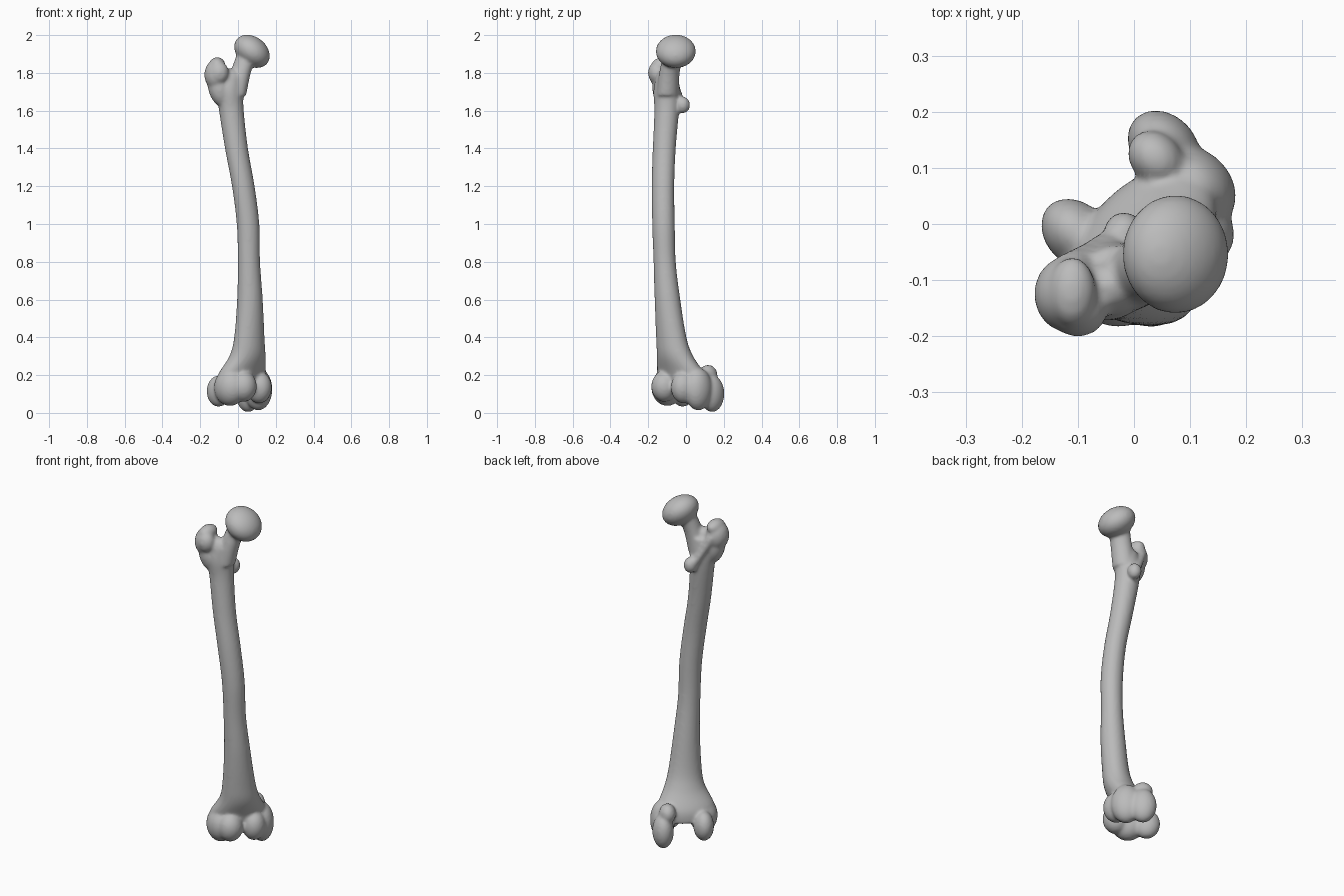
import bpy, bmesh
from math import sin, cos, pi, radians, sqrt
from mathutils import Matrix, Vector

cube = bpy.data.objects.get("Cube")
if cube:
    bpy.data.objects.remove(cube, do_unlink=True)

bm = bmesh.new()
TURN = radians(45)  # the knee end is turned relative to the hip end


def blob(centre, radii, turn=0.0, tilt=0.0):
    """Ellipsoid mass added to the bone."""
    m = (Matrix.Translation(centre) @ Matrix.Rotation(turn, 4, 'Z')
         @ Matrix.Rotation(tilt, 4, 'Y') @ Matrix.Diagonal((*radii, 1)))
    bmesh.ops.create_uvsphere(bm, u_segments=32, v_segments=20, radius=1, matrix=m)


def knee_blob(side, front, z, radii):
    """Ellipsoid placed along the knee's own side and front directions."""
    blob(((side + front) / sqrt(2), (side - front) / sqrt(2), z), radii, TURN)


def spline(keys, steps=6):
    """Catmull-Rom interpolation through rows of values."""
    pts = [Vector(k) for k in keys]
    pts = [pts[0]] + pts + [pts[-1]]
    out = []
    for a, b, c, d in zip(pts, pts[1:], pts[2:], pts[3:]):
        for i in range(steps):
            t = i / steps
            out.append(0.5 * (2 * b + (c - a) * t + (2 * a - 5 * b + 4 * c - d) * t * t
                              + (3 * b - a - 3 * c + d) * t ** 3))
    return out + [pts[-1]]


def loft(keys, sides=32):
    """Closed tube; each row is x, y, z, half width, half depth."""
    rings = []
    for x, y, z, a, b in spline(keys):
        m = Matrix.Translation((x, y, z)) @ Matrix.Rotation(TURN, 4, 'Z')
        rings.append([bm.verts.new(m @ Vector((a * cos(2 * pi * i / sides),
                                               b * sin(2 * pi * i / sides), 0)))
                      for i in range(sides)])
    for lo, hi in zip(rings, rings[1:]):
        for i in range(sides):
            j = (i + 1) % sides
            bm.faces.new((lo[i], lo[j], hi[j], hi[i]))
    bm.faces.new(rings[0][::-1])
    bm.faces.new(rings[-1])


# Shaft, flaring toward the knee
loft([(.015, -.02, .13, .14, .09),
      (.020, -.025, .20, .155, .09),
      (.050, -.058, .30, .108, .082),
      (.060, -.078, .40, .088, .072),
      (.063, -.098, .60, .070, .066),
      (.058, -.113, .80, .060, .058),
      (.053, -.119, 1.0, .061, .059),
      (.028, -.122, 1.2, .062, .058),
      (-.008, -.115, 1.4, .062, .060),
      (-.035, -.102, 1.6, .066, .065),
      (-.042, -.102, 1.7, .074, .067),
      (-.035, -.100, 1.78, .062, .058)])

# Neck and head
loft([(-.015, -.097, 1.68, .055, .062),
      (.008, -.090, 1.78, .052, .058),
      (.030, -.078, 1.85, .052, .056),
      (.055, -.062, 1.91, .055, .058)])
blob((.074, -.054, 1.914), (.104, .106, .077), tilt=radians(38))

# Greater trochanter with its bridge to the neck
blob((-.118, -.125, 1.79), (.060, .068, .080))
blob((-.100, -.155, 1.80), (.052, .046, .060))
blob((-.110, -.120, 1.845), (.042, .062, .038))
blob((-.100, -.120, 1.72), (.058, .058, .100), tilt=radians(-14))
blob((-.045, -.112, 1.765), (.065, .048, .060))

# Crest running back to the lesser trochanter
loft([(-.115, -.085, 1.80, .034, .034),
      (-.070, -.055, 1.71, .028, .028),
      (-.022, -.030, 1.63, .034, .034)])
blob((-.018, -.018, 1.63), (.037, .040, .045))

# Knee: outer condyle, inner condyle, and the front lips of the groove
knee_blob(-.085, -.060, .115, (.055, .071, .083))
knee_blob(-.100, .040, .135, (.077, .092, .098))
knee_blob(-.060, .100, .140, (.070, .072, .082))
knee_blob(.135, -.060, .102, (.057, .072, .098))
knee_blob(.122, .030, .125, (.066, .082, .112))
knee_blob(.070, .088, .135, (.064, .070, .085))
knee_blob(.110, -.055, .200, (.045, .055, .055))

# Fuse the masses into one smooth bone
mesh = bpy.data.meshes.new("thigh_bone")
bm.to_mesh(mesh)
bm.free()
bone = bpy.data.objects.new("thigh_bone", mesh)
bpy.context.collection.objects.link(bone)
remesh = bone.modifiers.new("fuse", 'REMESH')
remesh.mode = 'VOXEL'
remesh.voxel_size = .008
remesh.use_smooth_shade = True
soften = bone.modifiers.new("soften", 'SMOOTH')
soften.factor = .5
soften.iterations = 10

# Bone colour
mat = bpy.data.materials.new("bone_grey")
mat.use_nodes = True
grey = (.5, .5, .5, 1)
mat.diffuse_color = grey
mat.node_tree.nodes["Principled BSDF"].inputs["Base Color"].default_value = grey
mesh.materials.append(mat)
